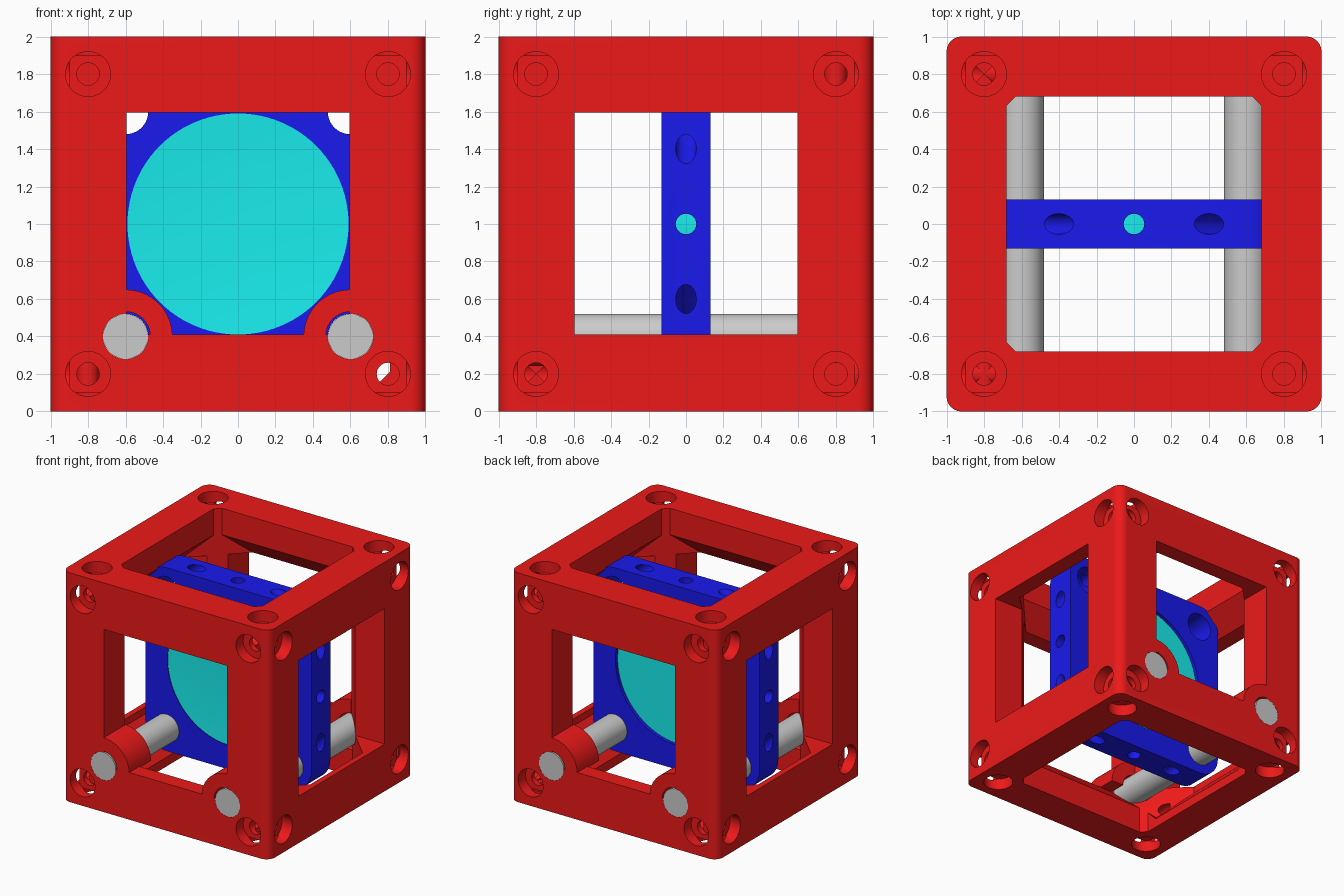
import bpy, bmesh, math
from mathutils import Vector, Matrix

if "Cube" in bpy.data.objects:
    bpy.data.objects.remove(bpy.data.objects["Cube"])

def material(name, color):
    m = bpy.data.materials.new(name)
    m.diffuse_color = color
    m.use_nodes = True
    m.node_tree.nodes["Principled BSDF"].inputs["Base Color"].default_value = m.diffuse_color
    return m

RED = material("red", (0.85, 0.01, 0.01, 1))
BLUE = material("blue", (0.01, 0.01, 0.85, 1))
CYAN = material("cyan", (0.01, 0.85, 0.85, 1))

def finish(bm, name, mat=None):
    bmesh.ops.recalc_face_normals(bm, faces=bm.faces[:])
    me = bpy.data.meshes.new(name)
    bm.to_mesh(me)
    bm.free()
    ob = bpy.data.objects.new(name, me)
    bpy.context.collection.objects.link(ob)
    if mat:
        me.materials.append(mat)
    return ob

def prism(name, pts, a, b, axis, mat=None):
    bm = bmesh.new()
    place = (lambda p, h: (p[0], p[1], h)) if axis == 'Z' else (lambda p, h: (p[0], h, p[1]))
    lo = [bm.verts.new(place(p, a)) for p in pts]
    hi = [bm.verts.new(place(p, b)) for p in pts]
    bm.faces.new(lo)
    bm.faces.new(hi)
    n = len(pts)
    for i in range(n):
        j = (i + 1) % n
        bm.faces.new((lo[i], lo[j], hi[j], hi[i]))
    return finish(bm, name, mat)

def box(name, size, center):
    bm = bmesh.new()
    bmesh.ops.create_cube(bm, size=1, matrix=Matrix.Translation(center) @ Matrix.Diagonal((*size, 1)))
    return finish(bm, name)

def cylinder(name, p, q, r, seg=40, mat=None):
    p, q = Vector(p), Vector(q)
    d = q - p
    m = Matrix.Translation((p + q) / 2) @ d.to_track_quat('Z', 'Y').to_matrix().to_4x4()
    bm = bmesh.new()
    bmesh.ops.create_cone(bm, cap_ends=True, segments=seg, radius1=r, radius2=r, depth=d.length, matrix=m)
    return finish(bm, name, mat)

def rounded(half, r, cy, steps=10):
    pts = []
    for k, (sx, sy) in enumerate(((1, 1), (-1, 1), (-1, -1), (1, -1))):
        for i in range(steps + 1):
            a = (k + i / steps) * math.pi / 2
            pts.append((sx * (half - r) + r * math.cos(a), cy + sy * (half - r) + r * math.sin(a)))
    return pts

def cut(ob, cutter):
    cutter.hide_render = True
    mod = ob.modifiers.new("cut", 'BOOLEAN')
    mod.operation, mod.solver, mod.object = 'DIFFERENCE', 'EXACT', cutter
    bpy.context.view_layer.objects.active = ob
    bpy.ops.object.modifier_apply(modifier=mod.name)
    bpy.data.objects.remove(cutter)

def smooth(ob):
    bpy.ops.object.select_all(action='DESELECT')
    ob.select_set(True)
    bpy.context.view_layer.objects.active = ob
    bpy.ops.object.shade_smooth_by_angle(angle=math.radians(30))

SIGNS = [(a, b) for a in (-1, 1) for b in (-1, 1)]
C = Vector((0, 0, 1))

# Cube frame: rounded upright edges, windows on all six sides
frame = prism("cube_frame", rounded(1, 0.08, 0), 0, 2, 'Z', RED)
cut(frame, box("window_x", (2.4, 1.19, 1.184), (0, 0, 1.003)))
cut(frame, box("window_y", (1.19, 2.4, 1.184), (0, 0, 1.003)))

# Inner cavity: a box with all twelve edges chamfered
bm = bmesh.new()
bmesh.ops.create_cube(bm, size=1.9)
for a, b in SIGNS:
    for n, d in (((a, b, 0), 1.31), ((a, 0, b), 1.45 if b > 0 else 1.6), ((0, a, b), 1.45)):
        n = Vector(n)
        bmesh.ops.bisect_plane(bm, geom=bm.verts[:] + bm.edges[:] + bm.faces[:],
                               plane_co=n * d / 2, plane_no=n, clear_outer=True)
        bmesh.ops.holes_fill(bm, edges=[e for e in bm.edges if e.is_boundary])
bmesh.ops.translate(bm, verts=bm.verts[:], vec=C)
cavity = finish(bm, "cavity")

# Top and bottom openings leave the chamfered posts showing in the corners
c, k = 0.68, 0.63
octagon = [(c, k), (k, c), (-k, c), (-c, k), (-c, -k), (-k, -c), (k, -c), (c, -k)]
cut(frame, prism("window_z", octagon, -0.2, 2.2, 'Z'))
cut(frame, cavity)

# Counterbored screw holes at the corners of every face
for axis in range(3):
    for side in (-1, 1):
        for a, b in SIGNS:
            def at(t):
                v = [0.8 * a, 0.8 * b]
                v.insert(axis, side * t)
                return Vector(v) + C
            cut(frame, cylinder("counterbore", at(1.1), at(0.9), 0.12))
            cut(frame, cylinder("screw_hole", at(1.1), at(0.5), 0.06, 32))

# Rods with their seats in the frame, and quarter collars in the window corners
for s in (-1, 1):
    cut(frame, cylinder("rod_seat", (0.6 * s, -1.2, 0.4), (0.6 * s, 1.2, 0.4), 0.121, 48))
    smooth(cylinder("rod", (0.6 * s, -1, 0.4), (0.6 * s, 1, 0.4), 0.12, 48))
    arc = [math.pi / 2 * i / 16 for i in range(17)]
    ring = [(0.25, t) for t in arc] + [(0.132, t) for t in reversed(arc)]
    pts = [(s * (0.6 - r * math.cos(t)), 0.4 + r * math.sin(t)) for r, t in ring]
    for y0, y1 in ((-1, -0.7), (0.7, 1)):
        smooth(prism("rod_collar", pts, y0, y1, 'Y', RED))
smooth(frame)

# Square holder plate with rod holes, diagonal set-screw holes and edge holes
plate = prism("mirror_holder", rounded(0.8, 0.2, 1), -0.13, 0.13, 'Y', BLUE)
cut(plate, cylinder("bore", (0, -0.3, 1), (0, 0.3, 1), 0.59, 96))
for a, b in SIGNS:
    x, z = 0.6 * a, 1 + 0.6 * b
    cut(plate, cylinder("rod_hole", (x, -0.3, z), (x, 0.3, z), 0.121, 48))
    cut(plate, cylinder("set_screw_hole", (x + 0.32 * a, 0, z - 0.32 * b),
                        (x - 0.32 * a, 0, z + 0.32 * b), 0.055, 32))
for d in (Vector((1, 0, 0)), Vector((-1, 0, 0)), Vector((0, 0, 1)), Vector((0, 0, -1))):
    cut(plate, cylinder("edge_hole", C + d * 0.5, C + d * 0.9, 0.055, 32))
smooth(plate)

# Mirror: turned disc with a slightly hollow front
R = 0.59
profile = [(R * i / 8, -0.105 - 0.02 * (i / 8) ** 2) for i in range(9)] + [(R, 0.1), (0, 0.1)]
bm = bmesh.new()
vs = [bm.verts.new((r, y, 1)) for r, y in profile]
es = [bm.edges.new(p) for p in zip(vs, vs[1:])]
bmesh.ops.spin(bm, geom=vs + es, cent=C, axis=(0, 1, 0), angle=2 * math.pi, steps=96, use_duplicate=False)
bmesh.ops.remove_doubles(bm, verts=bm.verts[:], dist=1e-4)
smooth(finish(bm, "mirror", CYAN))
